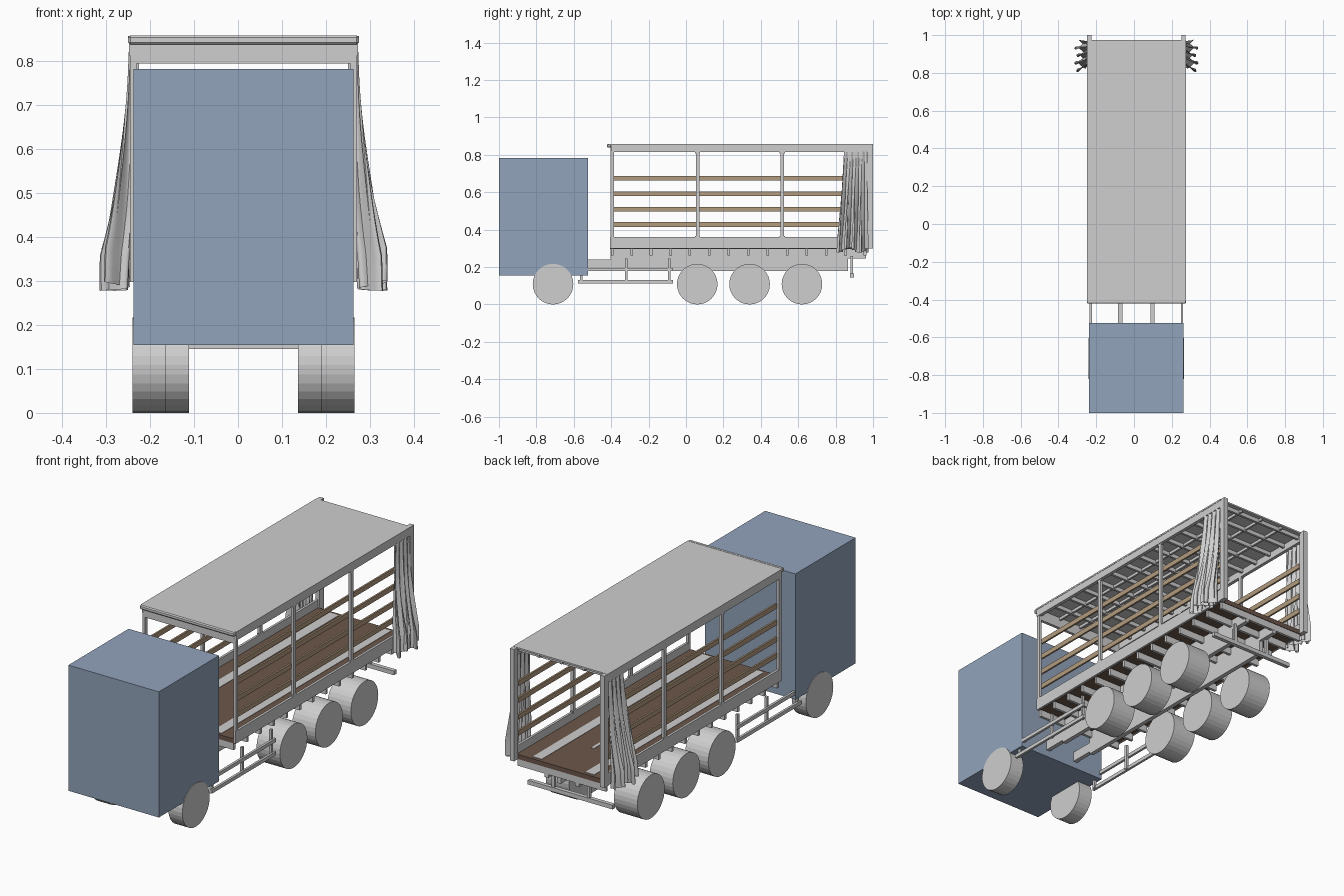
import bpy, bmesh, math
from mathutils import Matrix, Vector

cube = bpy.data.objects.get("Cube")
if cube:
    bpy.data.objects.remove(cube)

CX = 0.0125  # body centre line


def material(name, rgb):
    m = bpy.data.materials.new(name)
    m.use_nodes = True
    m.diffuse_color = (*rgb, 1)
    m.node_tree.nodes["Principled BSDF"].inputs["Base Color"].default_value = (*rgb, 1)
    return m


GREY = material("light grey", (0.62, 0.62, 0.62))
BLUE = material("cab blue", (0.29, 0.37, 0.50))
TAN = material("slat wood", (0.45, 0.33, 0.21))
BROWN = material("deck brown", (0.15, 0.095, 0.07))


def finish(name, bm, mat):
    bmesh.ops.recalc_face_normals(bm, faces=bm.faces)
    mesh = bpy.data.meshes.new(name)
    bm.to_mesh(mesh)
    bm.free()
    mesh.materials.append(mat)
    obj = bpy.data.objects.new(name, mesh)
    bpy.context.collection.objects.link(obj)
    return obj


def boxes(name, mat, items):
    """One object from boxes given as (x0, x1, y0, y1, z0, z1) about the centre line."""
    bm = bmesh.new()
    for x0, x1, y0, y1, z0, z1 in items:
        centre = Vector((CX + (x0 + x1) / 2, (y0 + y1) / 2, (z0 + z1) / 2))
        size = Matrix.Diagonal((x1 - x0, y1 - y0, z1 - z0, 1))
        bmesh.ops.create_cube(bm, size=1, matrix=Matrix.Translation(centre) @ size)
    return finish(name, bm, mat)


def both(items):
    """Repeat boxes mirrored to the other side."""
    return items + [(-b, -a, *rest) for a, b, *rest in items]


def smooth(obj, angle):
    bpy.ops.object.select_all(action='DESELECT')
    obj.select_set(True)
    bpy.context.view_layer.objects.active = obj
    bpy.ops.object.shade_smooth_by_angle(angle=math.radians(angle))


# Cab
boxes("cab", BLUE, [(-0.25, 0.25, -1, -0.525, 0.155, 0.783)])


# Wheels: single at the front, twin at the rear
def wheel(name, x0, x1, y):
    bm = bmesh.new()
    place = Matrix.Translation((CX + (x0 + x1) / 2, y, 0.1085)) @ Matrix.Rotation(math.pi / 2, 4, 'Y')
    bmesh.ops.create_cone(bm, cap_ends=True, segments=32, radius1=0.1085, radius2=0.1085,
                          depth=x1 - x0, matrix=place)
    finish(name, bm, GREY)


for side, s in (("left", 1), ("right", -1)):
    def pair(a, b):
        return sorted((s * a, s * b))
    wheel(f"front_wheel_{side}", *pair(0.176, 0.253), -0.711)
    for i, y in enumerate((0.06, 0.34, 0.62)):
        wheel(f"rear_wheel_outer_{side}_{i}", *pair(0.176, 0.253), y)
        wheel(f"rear_wheel_inner_{side}_{i}", *pair(0.124, 0.176), y)

# Chassis rails and floor bearers
boxes("chassis_rails", GREY, both([
    (0.074, 0.096, -0.53, -0.405, 0.19, 0.24),
    (0.074, 0.096, -0.405, 0.865, 0.178, 0.298),
    (0.074, 0.096, 0.865, 0.963, 0.245, 0.298)]))
boxes("floor_bearers", GREY, [(-0.245, 0.245, y - 0.007, y + 0.007, 0.262, 0.298)
                              for y in [-0.395 + 0.104 * i for i in range(14)]])

# Deck with inlaid strips and lashing plates
boxes("deck", BROWN, [(-0.248, 0.248, -0.405, 0.967, 0.297, 0.32)])
boxes("deck_strips", GREY, both([(0.12, 0.17, -0.39, 0.95, 0.319, 0.322)]))
boxes("lashing_plates", GREY, [(-0.008, 0.008, y, y + 0.07, 0.319, 0.322)
                               for y in (-0.25, 0.05, 0.35, 0.65)])

# Side frames
boxes("bottom_side_rails", GREY, both([(0.246, 0.258, -0.405, 0.967, 0.298, 0.36)]))
boxes("top_side_rails", GREY, both([(0.244, 0.261, -0.402, 0.97, 0.814, 0.853)]))
boxes("side_posts", GREY, both([(0.244, 0.258, y - 0.009, y + 0.009, 0.355, 0.82)
                                for y in (-0.394, 0.062, 0.515)]))
boxes("rear_posts", GREY, both([(0.238, 0.261, 0.967, 1.0, 0.298, 0.857)]))

# Post gussets top and bottom
boxes("post_gussets", GREY, both([(0.246, 0.258, y - 0.014, y + 0.014, z, z + 0.008)
                                  for y in (0.062, 0.515) for z in (0.359, 0.807)]))

# Wooden side slats
boxes("side_slats", TAN, both([(0.236, 0.245, -0.388, 0.967, z - 0.0125, z + 0.0125)
                               for z in (0.427, 0.508, 0.592, 0.675)]))

# Roof with ribs, front header and lip
boxes("roof", GREY, [(-0.2625, 0.2625, -0.41, 0.975, 0.85, 0.858)])
boxes("roof_cross_ribs", GREY, [(-0.245, 0.245, y - 0.006, y + 0.006, 0.83, 0.851)
                                for y in [-0.3 + 0.104 * i for i in range(13)]])
boxes("roof_long_ribs", GREY, [(x - 0.005, x + 0.005, -0.4, 0.97, 0.836, 0.851)
                               for x in (-0.125, 0, 0.125)])
boxes("front_header", GREY, [(-0.247, 0.247, -0.403, -0.388, 0.795, 0.85)])
lip = boxes("front_roof_lip", GREY, [(-0.2625, 0.2625, -0.422, -0.4, 0.838, 0.859)])
bevel = lip.modifiers.new("bevel", 'BEVEL')
bevel.width = 0.005

# Side guards between front and rear wheels
boxes("side_guards", GREY, both(
    [(0.236, 0.248, -0.578, -0.07, z, z + 0.018) for z in (0.112, 0.178)]
    + [(0.228, 0.24, y - 0.007, y + 0.007, 0.115, 0.245) for y in (-0.56, -0.32, -0.09)]))

# Rear underrun bar
boxes("underrun_bar", GREY, [(-0.235, 0.235, 0.877, 0.897, 0.145, 0.166)]
      + both([(0.09, 0.106, 0.88, 0.894, 0.16, 0.26)]))


# Gathered curtains at the rear corners
def curtain(name, side, columns=64, rows=20):
    bm = bmesh.new()
    grid = []
    for r in range(rows + 1):
        t = r / rows
        flare = 0.008 + 0.066 * min(1, t / 0.86) ** 1.8
        start = 0.845 - 0.04 * t
        row = []
        for c in range(columns + 1):
            u = c / columns
            wave = math.sin(u * 8 * math.pi + 0.5 * t)
            depth = flare * (0.5 + 0.42 * wave + 0.08 * math.sin(u * 11 + 5 * t))
            # folds lean over each other as they fall
            y = start + u * (0.965 - start) + 0.013 * t * math.sin(u * 16 * math.pi + 1)
            drop = 0.53 + 0.014 * math.sin(u * 9 + side)
            row.append(bm.verts.new((CX + side * (0.254 + depth), y, 0.822 - t * drop)))
        grid.append(row)
    for a, b in zip(grid, grid[1:]):
        for i in range(columns):
            bm.faces.new((a[i], a[i + 1], b[i + 1], b[i]))
    smooth(finish(name, bm, GREY), 60)


curtain("left_curtain", 1)
curtain("right_curtain", -1)
